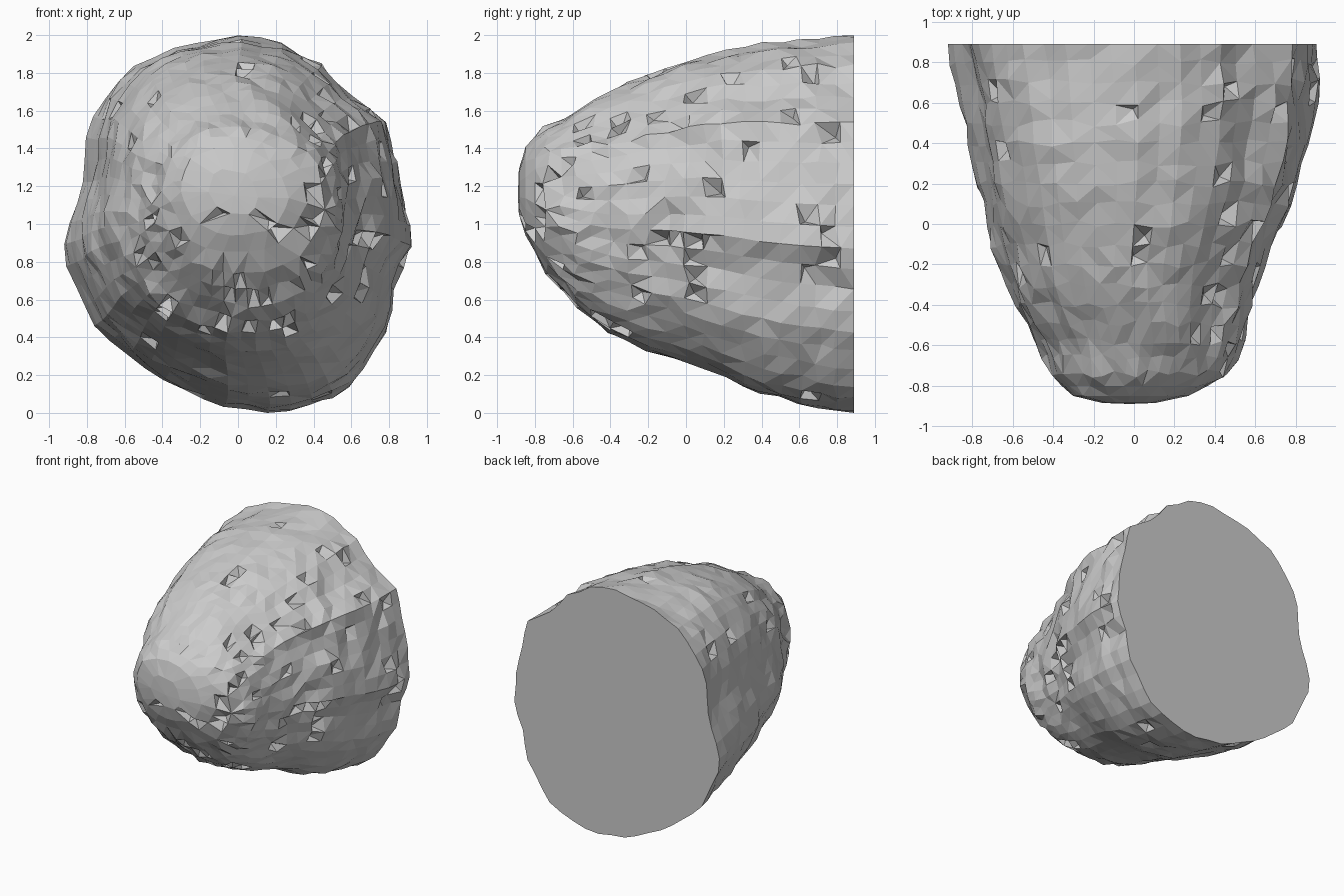
import bpy, bmesh, math, random
from mathutils import Vector, noise

if "Cube" in bpy.data.objects:
    bpy.data.objects.remove(bpy.data.objects["Cube"])

random.seed(7)
SEGMENTS = 52

# Outline of the flat back face (x, z), clockwise from the top
BACK = [(0, 2.0), (.2, 1.97), (.42, 1.84), (.6, 1.68), (.8, 1.54), (.8, 1.42), (.88, 1.2),
        (.92, .87), (.82, .65), (.78, .4), (.58, .13), (.43, .04), (.2, 0), (-.1, .03),
        (-.4, .18), (-.57, .28), (-.79, .5), (-.92, .82), (-.92, .95), (-.82, 1.2),
        (-.79, 1.5), (-.69, 1.7), (-.55, 1.85), (-.3, 1.95)]

# Extents along the depth: y, xmin, xmax, zmin, zmax
STATIONS = [(-.885, -.15, .12, 1.04, 1.30), (-.85, -.30, .26, .93, 1.41),
            (-.76, -.42, .44, .76, 1.51), (-.6, -.48, .55, .58, 1.59),
            (-.4, -.59, .58, .42, 1.70), (-.2, -.67, .64, .33, 1.80),
            (0, -.73, .73, .26, 1.87), (.2, -.78, .81, .18, 1.93),
            (.4, -.83, .87, .10, 1.96), (.6, -.87, .91, .05, 1.98),
            (.89, -.92, .92, 0, 2.0)]
DEPTHS = [-.885, -.85, -.80, -.74, -.66, -.58, -.49, -.4, -.3, -.2, -.1, 0,
          .1, .2, .3, .4, .5, .6, .7, .8, .89]


def resample(points, count):
    pts = [Vector(p) for p in points] + [Vector(points[0])]
    lengths = [(b - a).length for a, b in zip(pts, pts[1:])]
    step, out = sum(lengths) / count, []
    for i in range(count):
        d, k = i * step, 0
        while d > lengths[k]:
            d -= lengths[k]
            k += 1
        out.append(pts[k].lerp(pts[k + 1], d / lengths[k]))
    return out


def extents(y):
    for a, b in zip(STATIONS, STATIONS[1:]):
        if y <= b[0]:
            t = (y - a[0]) / (b[0] - a[0])
            return [p + (q - p) * t for p, q in zip(a[1:], b[1:])]


def boxy(p, power):
    return p / (abs(p.x) ** power + abs(p.y) ** power) ** (1 / power)


# Rock body: rings lofted from the blunt nose to the flat back
outline = [Vector((p.x / .92, p.y - 1)) for p in resample(BACK, SEGMENTS)]
bm = bmesh.new()
rings = []
for j, y in enumerate(DEPTHS):
    x0, x1, z0, z1 = extents(y)
    depth = min(1, (y + .89) / 1.5)
    last = j == len(DEPTHS) - 1
    ring = []
    for p in outline:
        oval = p.normalized()
        q = boxy(p, 2.3 - .2 * depth).lerp(p, .3 + .7 * depth)
        x = (x0 + x1) / 2 + q.x * (x1 - x0) / 2
        z = (z0 + z1) / 2 + q.y * (z1 - z0) / 2
        # Broad lumps plus small chipping, rougher on the right flank
        chip = .02 if x > .4 and z > .6 else .01
        n = .03 * noise.noise(Vector((x * 4, y * 4, z * 4))) + random.uniform(-chip, chip * .8)
        n *= .6 if last else 1
        x, z = x + oval.x * n, z + oval.y * n
        yy = y if last or j < 3 else y + random.uniform(-.02, .02)
        ring.append(bm.verts.new((max(-.92, min(.92, x)), yy, max(0, min(2, z)))))
    rings.append(ring)

for a, b in zip(rings, rings[1:]):
    for i in range(SEGMENTS):
        k = (i + 1) % SEGMENTS
        bm.faces.new((a[i], a[k], b[k], b[i]))
tip = bm.verts.new((-.02, -.89, 1.15))
for i in range(SEGMENTS):
    bm.faces.new((tip, rings[0][(i + 1) % SEGMENTS], rings[0][i]))
bm.faces.new(rings[-1])

# Merge the crowded nose vertices into broader facets
bmesh.ops.remove_doubles(bm, verts=[v for r in rings[:6] for v in r], dist=.055)
bmesh.ops.recalc_face_normals(bm, faces=bm.faces)
bm.normal_update()

# Chipped pits, thickest on the right flank and under the brow
for f in [f for f in bm.faces if len(f.verts) <= 4]:
    c = f.calc_center_median()
    busy = (c.x > .3 and c.z > .6) or (c.y < -.3 and .4 < c.z < 1.05)
    if random.random() < (.14 if busy else .015):
        normal = f.normal.copy()
        pit = bmesh.ops.poke(bm, faces=[f])["verts"][0]
        corner = random.choice([e.other_vert(pit) for e in pit.link_edges])
        pit.co = pit.co.lerp(corner.co, .5) - normal * random.uniform(.03, .07)
bmesh.ops.triangulate(bm, faces=[f for f in bm.faces if len(f.verts) == 4])

mesh = bpy.data.meshes.new("rock")
bm.to_mesh(mesh)
bm.free()
rock = bpy.data.objects.new("rock", mesh)
bpy.context.collection.objects.link(rock)
